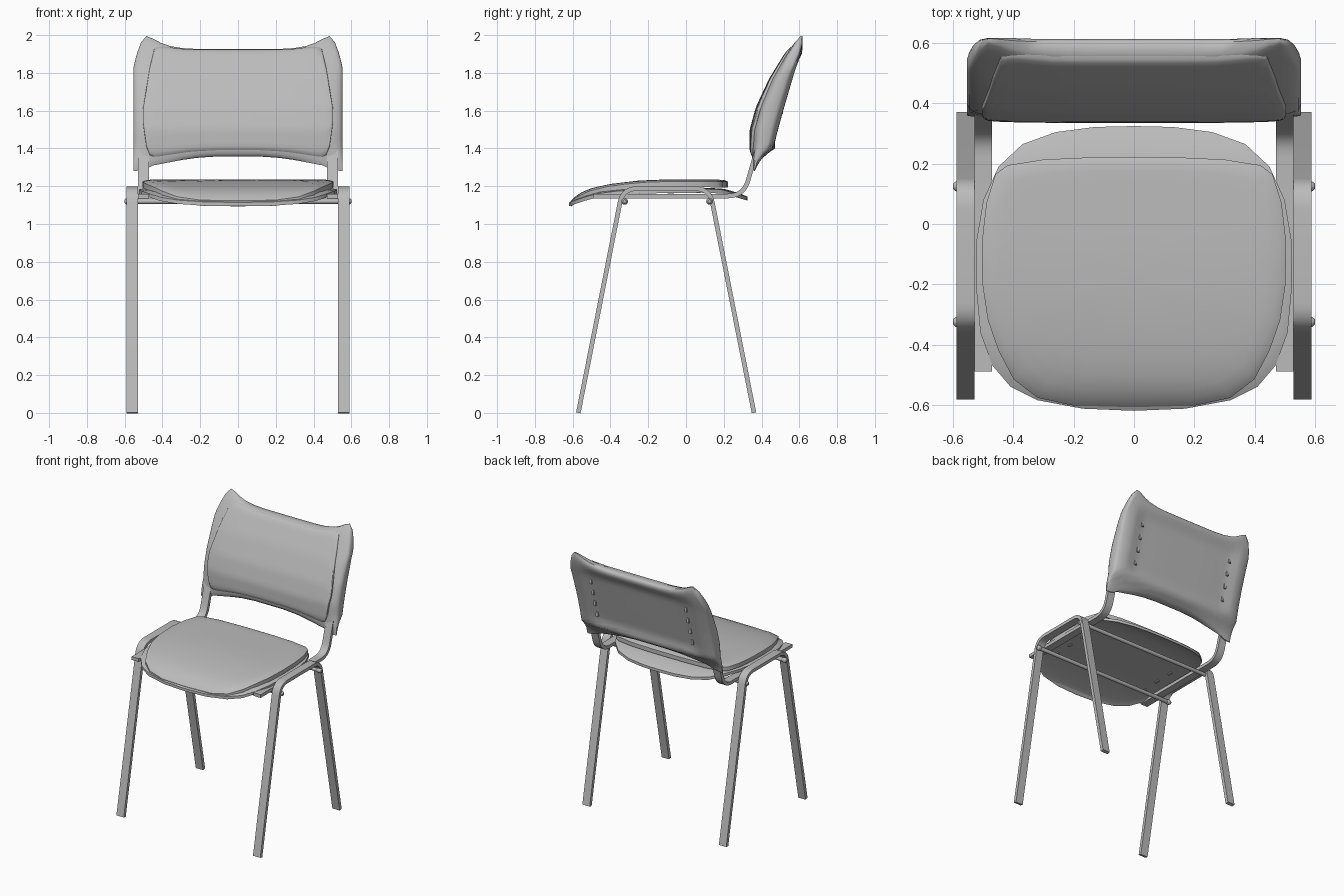
import bpy, bmesh, math
from mathutils import Vector

cube = bpy.data.objects.get("Cube")
if cube:
    bpy.data.objects.remove(cube, do_unlink=True)

grey = bpy.data.materials.new("plain grey")
grey.use_nodes = True
grey.diffuse_color = (0.5, 0.5, 0.5, 1)
grey.node_tree.nodes["Principled BSDF"].inputs["Base Color"].default_value = (0.5, 0.5, 0.5, 1)


def lerp_table(table, v):
    """Linear lookup in a list of (key, value) pairs."""
    if v <= table[0][0]:
        return table[0][1]
    for (a, p), (b, q) in zip(table, table[1:]):
        if v <= b:
            return p + (q - p) * (v - a) / (b - a)
    return table[-1][1]


def finish(name, bm, angle=35):
    bmesh.ops.recalc_face_normals(bm, faces=bm.faces)
    mesh = bpy.data.meshes.new(name)
    bm.to_mesh(mesh)
    bm.free()
    mesh.materials.append(grey)
    obj = bpy.data.objects.new(name, mesh)
    bpy.context.collection.objects.link(obj)
    bpy.ops.object.select_all(action='DESELECT')
    obj.select_set(True)
    bpy.context.view_layer.objects.active = obj
    bpy.ops.object.shade_smooth_by_angle(angle=math.radians(angle))
    return obj


def fillet(points, radius, steps=7):
    """Round the inner corners of a path."""
    pts = [Vector(p) for p in points]
    out = [pts[0]]
    for a, b, c in zip(pts, pts[1:], pts[2:]):
        p, q = b + (a - b).normalized() * radius, b + (c - b).normalized() * radius
        for i in range(steps + 1):
            t = i / steps
            out.append(p * (1 - t) ** 2 + b * 2 * t * (1 - t) + q * t * t)
    return out + [pts[-1]]


def strip(name, path, x, width, thick):
    """Flat bar swept along a path in the side plane."""
    bm = bmesh.new()
    rows = []
    for i, p in enumerate(path):
        d = (path[min(i + 1, len(path) - 1)] - path[max(i - 1, 0)]).normalized()
        n = Vector((-d.y, d.x)) * thick / 2
        rows.append([bm.verts.new((x + sx * width / 2, p.x + s * n.x, p.y + s * n.y))
                     for sx, s in ((-1, -1), (1, -1), (1, 1), (-1, 1))])
    for r, q in zip(rows, rows[1:]):
        for i in range(4):
            bm.faces.new((r[i], r[(i + 1) % 4], q[(i + 1) % 4], q[i]))
    bm.faces.new(rows[0])
    bm.faces.new(rows[-1])
    return finish(name, bm)


def slab(name, half, top, thick, drop):
    """Seat layer: rings inside a mirrored outline, following a side profile."""
    outline = half + [(-x, y) for x, y in half[-2:0:-1]]
    bm = bmesh.new()
    cy, rings = -0.15, []
    for s in (1, 0.985, 0.95, 0.88, 0.78, 0.66, 0.52, 0.36, 0.18):
        ring = []
        for x, y in outline:
            yy = cy + (y - cy) * s
            fall = drop * max(0, (s - 0.9) / 0.1) ** 2
            ring.append(bm.verts.new((x * s, yy, lerp_table(top, yy) - fall)))
        rings.append(ring)
    n = len(outline)
    for r, q in zip(rings, rings[1:]):
        for i in range(n):
            bm.faces.new((r[i], r[(i + 1) % n], q[(i + 1) % n], q[i]))
    hub = bm.verts.new((0, cy, lerp_table(top, cy)))
    for i in range(n):
        bm.faces.new((rings[-1][i], rings[-1][(i + 1) % n], hub))
    low = {v: bm.verts.new(v.co - Vector((0, 0, thick))) for v in list(bm.verts)}
    for f in list(bm.faces):
        bm.faces.new([low[v] for v in reversed(f.verts)])
    r = rings[0]
    for i in range(n):
        j = (i + 1) % n
        bm.faces.new((r[i], low[r[i]], low[r[j]], r[j]))
    return finish(name, bm, 40)


def cushion(name, width, low, high, front, rear, half=22):
    """Upright pillow: closed cross-sections stacked between two edge curves."""
    bm = bmesh.new()
    n = 2 * half
    rows = []
    levels = [0, 0.015, 0.04] + [0.08 + 0.84 * i / 18 for i in range(19)] + [0.96, 0.985, 1]
    for t in levels:
        edge = min(t, 1 - t)
        fat = 1 - 0.45 * max(0, 1 - edge / 0.04) ** 2
        row = []
        for i in range(n):
            a = 2 * math.pi * (i + 0.5) / n
            c, s = math.cos(a), math.sin(a)
            x = width * math.copysign(abs(c) ** 0.6, c)
            z0, z1 = lerp_table(low, abs(x)), lerp_table(high, abs(x))
            z = z0 + (z1 - z0) * t
            f, r = front(x, z), rear(x, z)
            side = math.copysign(abs(s) ** 0.45, s) * fat
            row.append(bm.verts.new((x, (f + r) / 2 + side * (r - f) / 2, z)))
        rows.append(row)
    for r, q in zip(rows, rows[1:]):
        for i in range(n):
            bm.faces.new((r[i], r[(i + 1) % n], q[(i + 1) % n], q[i]))
    for row in (rows[0], rows[-1]):
        for i in range(half - 1):
            bm.faces.new((row[i], row[i + 1], row[n - 2 - i], row[n - 1 - i]))
    return finish(name, bm, 50)


def rod(name, x, y, z, radius, length):
    """Round rod across the chair with domed tips."""
    bm = bmesh.new()
    rings = []
    for d, k in ((0, 0.5), (0.008, 0.9), (0.016, 1), (length - 0.016, 1), (length - 0.008, 0.9), (length, 0.5)):
        rings.append([bm.verts.new((x - length / 2 + d, y + radius * k * math.cos(i * math.pi / 6),
                                    z + radius * k * math.sin(i * math.pi / 6))) for i in range(12)])
    for r, q in zip(rings, rings[1:]):
        for i in range(12):
            bm.faces.new((r[i], r[(i + 1) % 12], q[(i + 1) % 12], q[i]))
    bm.faces.new(rings[0])
    bm.faces.new(rings[-1])
    return finish(name, bm)


def stud(name, loc, size):
    bm = bmesh.new()
    bmesh.ops.create_cube(bm, size=1)
    for v in bm.verts:
        v.co = Vector(a * b for a, b in zip(v.co, size)) + Vector(loc)
    return finish(name, bm)


# Leg hoops and back support bars
leg_path = fillet([(-0.57, 0), (-0.335, 1.187), (0.125, 1.187), (0.36, 0)], 0.075)
bar_path = fillet([(-0.49, 1.148), (0.305, 1.148), (0.36, 1.34), (0.41, 1.5)], 0.085)
for side, s in (("left", 1), ("right", -1)):
    strip(side + "_leg_hoop", leg_path, s * 0.56, 0.06, 0.024)
    strip(side + "_back_support", bar_path, s * 0.5, 0.058, 0.024)

# Cross rods with bolt heads
for place, y in (("front", -0.325), ("rear", 0.125)):
    rod(place + "_cross_rod", 0, y, 1.12, 0.014, 1.16)
    for side, s in (("left", 1), ("right", -1)):
        rod(f"{place}_{side}_rod_cap", s * 0.58, y, 1.12, 0.018, 0.04)

# Seat shell and seat pad
shell_top = [(-0.62, 1.12), (-0.55, 1.145), (-0.45, 1.172), (-0.3, 1.187), (0.1, 1.192), (0.2, 1.187), (0.325, 1.15)]
pad_top = [(-0.61, 1.132), (-0.56, 1.165), (-0.5, 1.19), (-0.4, 1.212), (-0.25, 1.23), (-0.1, 1.236), (0.22, 1.234)]
slab("seat_shell", [(0, 0.325), (0.13, 0.322), (0.26, 0.305), (0.37, 0.265), (0.45, 0.19), (0.5, 0.08),
                    (0.522, -0.05), (0.525, -0.2), (0.51, -0.36), (0.47, -0.47), (0.41, -0.54),
                    (0.32, -0.585), (0.17, -0.613), (0, -0.62)], shell_top, 0.02, 0.006)
slab("seat_pad", [(0, 0.222), (0.15, 0.221), (0.3, 0.214), (0.42, 0.195), (0.46, 0.165), (0.49, 0.07),
                  (0.505, -0.06), (0.503, -0.2), (0.485, -0.32), (0.45, -0.42), (0.4, -0.515),
                  (0.32, -0.577), (0.2, -0.603), (0, -0.608)], pad_top, 0.03, 0.01)

# Backrest shell, dished at the rear, and its front pad
front_line = [(1.28, 0.345), (1.35, 0.34), (1.4, 0.335), (1.5, 0.337), (1.62, 0.37), (1.77, 0.44),
              (1.9, 0.52), (1.95, 0.555), (2.0, 0.598)]
rear_line = [(1.28, 0.37), (1.32, 0.385), (1.37, 0.425), (1.4, 0.472), (1.43, 0.482), (1.62, 0.535),
             (1.8, 0.585), (1.88, 0.61), (1.94, 0.622), (2.0, 0.622)]


def clamp(v):
    return max(0, min(1, v))


def shell_front(x, z):
    return lerp_table(front_line, z) + 0.008


def shell_rear(x, z):
    dish = clamp((0.46 - abs(x)) / 0.06) * clamp((z - 1.4) / 0.07) * clamp((1.9 - z) / 0.07)
    return lerp_table(rear_line, z) - 0.022 * dish


cushion("backrest_shell", 0.555,
        [(0, 1.365), (0.25, 1.348), (0.45, 1.31), (0.5, 1.285), (0.555, 1.28)],
        [(0, 1.925), (0.27, 1.927), (0.38, 1.945), (0.44, 1.975), (0.48, 2.0), (0.51, 1.97), (0.54, 1.89), (0.555, 1.82)],
        shell_front, shell_rear)
cushion("backrest_pad", 0.505,
        [(0, 1.395), (0.25, 1.383), (0.44, 1.355), (0.48, 1.37), (0.505, 1.55)],
        [(0, 1.922), (0.27, 1.924), (0.4, 1.94), (0.45, 1.93), (0.505, 1.6)],
        lambda x, z: lerp_table(front_line, z),
        lambda x, z: lerp_table(front_line, z) + 0.04)

# Fixing studs on the back panel and under the seat
for side, s in (("left", 1), ("right", -1)):
    for i in range(4):
        z = 1.51 + 0.09 * i
        stud(f"{side}_back_stud_{i}", (s * 0.39, shell_rear(0.39, z), z), (0.018, 0.012, 0.034))
        y = -0.36 + 0.14 * i
        stud(f"{side}_seat_stud_{i}", (s * 0.39, y, lerp_table(shell_top, y) - 0.022), (0.018, 0.034, 0.01))
